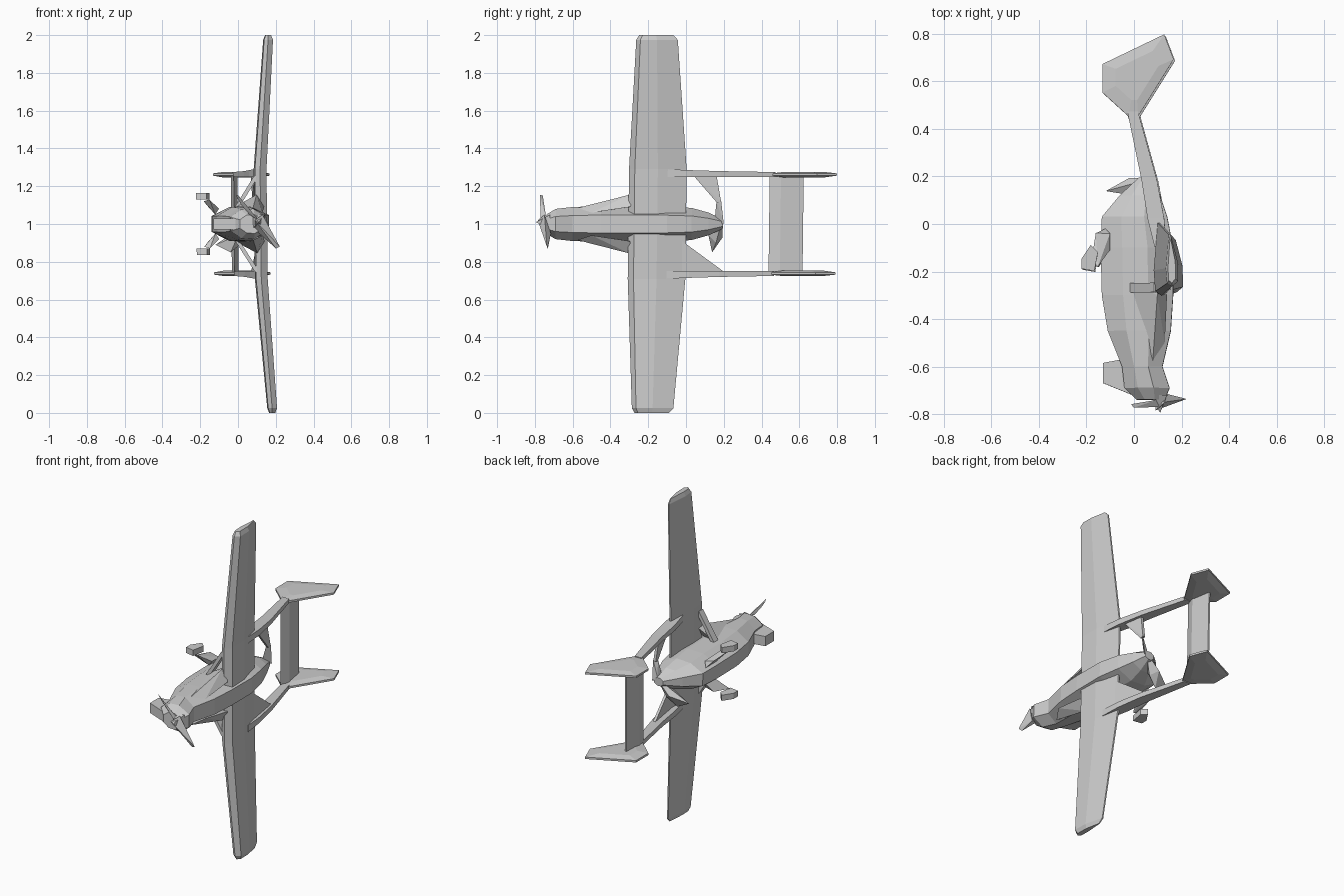
import bpy, bmesh


def tilt(p):
    # the whole aircraft leans very slightly in roll and yaw
    x, y, z = p
    return (x - 0.011 * z, y + 0.012 * z, z + 1.0)


def finish(name, bm):
    bmesh.ops.recalc_face_normals(bm, faces=bm.faces)
    me = bpy.data.meshes.new(name)
    bm.to_mesh(me)
    bm.free()
    ob = bpy.data.objects.new(name, me)
    bpy.context.collection.objects.link(ob)
    return ob


def loft(name, rings):
    bm = bmesh.new()
    vs = [[bm.verts.new(tilt(p)) for p in r] for r in rings]
    n = len(vs[0])
    for a, b in zip(vs, vs[1:]):
        for i in range(n):
            j = (i + 1) % n
            bm.faces.new((a[i], a[j], b[j], b[i]))
    bm.faces.new(vs[0])
    bm.faces.new(vs[-1])
    return finish(name, bm)


def hull(name, pts):
    bm = bmesh.new()
    for p in pts:
        bm.verts.new(tilt(p))
    r = bmesh.ops.convex_hull(bm, input=bm.verts)
    loose = [v for v in bm.verts if not v.link_faces]
    bmesh.ops.delete(bm, geom=loose, context='VERTS')
    bmesh.ops.dissolve_limit(bm, angle_limit=0.03, verts=bm.verts, edges=bm.edges)
    return finish(name, bm)


def box_ring(y, x0, x1, z0, z1):
    return [(x0, y, z0), (x1, y, z0), (x1, y, z1), (x0, y, z1)]


# fuselage: eight-sided sections (y, belly x, roof x, half width)
def body_ring(y, x0, x1, w):
    h = x1 - x0
    half = [(x0, 0.45), (x0 + 0.3 * h, 0.95), (x0 + 0.65 * h, 1.0), (x1, 0.5)]
    return [(x, y, w * k) for x, k in half] + [(x, y, -w * k) for x, k in reversed(half)]


loft("fuselage", [body_ring(*s) for s in (
    (-0.74, 0.01, 0.13, 0.05), (-0.69, -0.04, 0.15, 0.08), (-0.60, -0.05, 0.12, 0.09),
    (-0.45, -0.11, 0.155, 0.095), (-0.30, -0.135, 0.165, 0.095), (-0.10, -0.14, 0.165, 0.093),
    (0.03, -0.135, 0.14, 0.085), (0.12, -0.06, 0.11, 0.06), (0.195, 0.02, 0.08, 0.025))])

# nose gear fairing under the cowl
hull("nose_gear", [(x, y, z) for z in (-0.03, 0.03) for x, y in
                   ((-0.13, -0.67), (-0.13, -0.585), (-0.05, -0.57), (0.03, -0.6), (0.03, -0.735))])


# wing: stations (span, leading edge y, trailing edge y, mid x, half thickness)
def wing_ring(z, le, te, x, t):
    c = te - le
    return [(x, le, z), (x + t, le + 0.1 * c, z), (x + 0.9 * t, le + 0.5 * c, z),
            (x - 0.2 * t, te, z), (x - 0.5 * t, te, z), (x - t, le + 0.35 * c, z),
            (x - 0.8 * t, le + 0.06 * c, z)]


half = [(1.0, -0.26, -0.08, 0.17, 0.016), (0.975, -0.275, -0.055, 0.17, 0.026),
        (0.29, -0.305, 0.0, 0.12, 0.034)]
loft("wing", [wing_ring(*s) for s in half] +
     [wing_ring(-s[0], *s[1:]) for s in reversed(half)])

for side, s in (("upper", 1), ("lower", -1)):
    # tail boom
    loft(side + "_boom", [box_ring(y, x0, x1, s * a, s * b) for y, x0, x1, a, b in (
        (-0.1, 0.09, 0.14, 0.25, 0.29), (0.02, 0.06, 0.13, 0.25, 0.285),
        (0.18, 0.035, 0.10, 0.25, 0.28), (0.47, -0.025, 0.02, 0.25, 0.275))])
    # fin with thin edges and a slightly thicker core
    fin = [(-0.13, 0.67), (0.13, 0.795), (0.17, 0.69), (0.02, 0.45), (-0.02, 0.45), (-0.13, 0.55)]
    cx, cy = 0.01, 0.62
    hull(side + "_fin", [(x, y, s * (0.262 + d)) for x, y in fin for d in (-0.006, 0.006)] +
         [(cx + 0.6 * (x - cx), cy + 0.6 * (y - cy), s * (0.262 + d))
          for x, y in fin for d in (-0.016, 0.014)])
    # wing strut
    hull(side + "_strut", [(x + dx, y, s * z) for x, z in ((-0.01, 0.08), (0.1, 0.255))
                           for dx in (-0.012, 0.012) for y in (-0.29, -0.25)])
    # wing root fairing running forward beside the cabin
    hull(side + "_root_fairing", [(0.08, -0.575, s * 0.085), (0.10, -0.3, s * 0.155),
                                  (-0.01, -0.26, s * 0.095), (0.14, -0.3, s * 0.09),
                                  (0.10, -0.25, s * 0.155), (0.13, -0.5, s * 0.06)])
    # main gear leg and wheel
    hull(side + "_gear_leg", [(-0.12, -0.02, s * 0.05), (-0.12, -0.11, s * 0.05),
                              (-0.10, -0.04, s * 0.08), (-0.10, -0.11, s * 0.08),
                              (-0.16, -0.04, s * 0.095), (-0.18, -0.17, s * 0.12),
                              (-0.15, -0.18, s * 0.13)])
    hull(side + "_wheel", [(x, y, s * z) for z in (0.13, 0.165) for x, y in
                           ((-0.15, -0.12), (-0.18, -0.09), (-0.22, -0.15),
                            (-0.22, -0.19), (-0.165, -0.2))])

# tailplane between the fins
hull("tailplane", [(x, y, z) for z in (-0.255, 0.255) for x, y in
                   ((-0.02, 0.44), (0.0, 0.5), (-0.035, 0.5), (-0.02, 0.62), (-0.03, 0.62))])

# gussets between the wing trailing edge and the booms
hull("lower_gusset", [(x + d, y, z) for d in (-0.008, 0.008) for x, y, z in
                      ((0.11, -0.02, -0.09), (0.11, -0.02, -0.285), (0.075, 0.2, -0.25))])
hull("upper_gusset", [(x + d, y, z) for d in (-0.008, 0.008) for x, y, z in
                      ((0.10, 0.02, 0.275), (0.08, 0.16, 0.25), (0.085, 0.185, 0.115),
                       (0.085, 0.165, 0.11))])

# propellers: twisted blades around small hubs
hull("front_hub", [(0.11, -0.795, 0.01)] +
     [(x, -0.72, z) for x in (0.07, 0.14) for z in (-0.03, 0.05)])
hull("front_blade_long", [(0.09, -0.785, 0.02), (0.13, -0.75, 0.05), (0.09, -0.73, -0.03),
                          (0.14, -0.715, -0.05), (0.22, -0.735, -0.12), (0.20, -0.73, -0.13)])
hull("front_blade_short", [(0.11, -0.77, 0.02), (0.10, -0.74, 0.03), (0.06, -0.75, 0.05),
                           (0.0, -0.775, 0.155), (-0.01, -0.76, 0.15), (0.02, -0.755, 0.1)])
hull("rear_blade_lower", [(0.07, 0.19, 0.02), (0.0, 0.12, -0.06), (-0.12, 0.14, -0.11),
                          (-0.02, 0.195, -0.07), (-0.04, 0.14, -0.15), (0.02, 0.16, -0.1)])
hull("rear_blade_upper", [(0.05, 0.15, 0.0), (0.09, 0.2, 0.0), (0.06, 0.19, 0.02),
                          (0.08, 0.16, 0.12), (0.095, 0.185, 0.12)])
